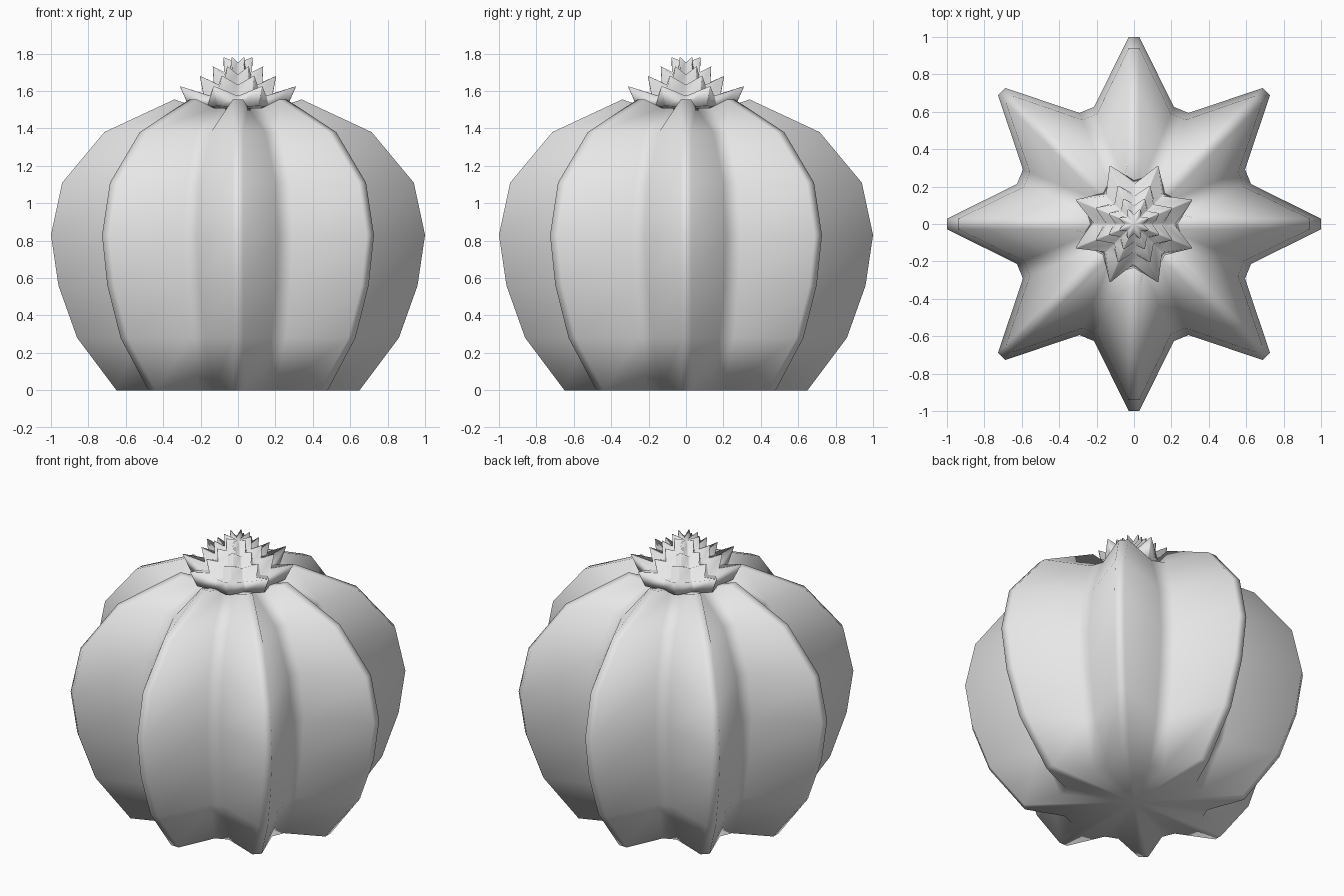
import bpy
import bmesh
from math import pi
from mathutils import Vector, Matrix

POINTS = 8

cube = bpy.data.objects.get("Cube")
if cube:
    bpy.data.objects.remove(cube)

grey = bpy.data.materials.new("plain_grey")
grey.use_nodes = True
grey.diffuse_color = (0.8, 0.8, 0.8, 1)
grey.node_tree.nodes["Principled BSDF"].inputs["Base Color"].default_value = grey.diffuse_color


def star_ring(bm, tip, valley, tip_z, valley_z, tip_half, valley_half, phase):
    """Star outline with narrow flats on its tips and in its valleys."""
    ring = []
    for i in range(POINTS * 2):
        is_tip = i % 2 == 0
        r, z, half = (tip, tip_z, tip_half) if is_tip else (valley, valley_z, valley_half)
        turn = Matrix.Rotation(phase + i * pi / POINTS, 3, 'Z')
        for side in (-half, half):
            ring.append(bm.verts.new(turn @ Vector((r, side, z))))
    return ring


def star_loft(name, rings, tip_half, valley_half, phase, bottom_z, top_z):
    """Skin a stack of star rings and close both ends with fans."""
    bm = bmesh.new()
    loops = [star_ring(bm, *r, tip_half, valley_half, phase) for r in rings]
    n = len(loops[0])
    for low, high in zip(loops, loops[1:]):
        for i in range(n):
            j = (i + 1) % n
            bm.faces.new((low[i], low[j], high[j], high[i]))
    bottom = bm.verts.new((0, 0, bottom_z))
    top = bm.verts.new((0, 0, top_z))
    for i in range(n):
        j = (i + 1) % n
        bm.faces.new((bottom, loops[0][j], loops[0][i]))
        bm.faces.new((top, loops[-1][i], loops[-1][j]))
    for face in bm.faces:
        face.smooth = True
    bmesh.ops.recalc_face_normals(bm, faces=bm.faces)
    mesh = bpy.data.meshes.new(name)
    bm.to_mesh(mesh)
    bm.free()
    mesh.materials.append(grey)
    obj = bpy.data.objects.new(name, mesh)
    bpy.context.collection.objects.link(obj)
    return obj


# Ribbed body: tip radius, valley radius, tip height, valley height
body = [
    (0.65, 0.44, 0, 0),
    (0.86, 0.57, 0.28, 0.28),
    (0.96, 0.635, 0.56, 0.56),
    (1.0, 0.66, 0.83, 0.83),
    (0.94, 0.62, 1.11, 1.11),
    (0.715, 0.48, 1.38, 1.38),
    (0.34, 0.24, 1.555, 1.51),
    (0.18, 0.15, 1.5, 1.48),
]
star_loft("cactus_body", body, 0.028, 0.042, 0, 0, 1.47)

# Flower: each tier flares to a pointed rim, then folds back in
flower = [
    (0.285, 0.235, 1.52, 1.515),
    (0.335, 0.215, 1.625, 1.575),
    (0.2, 0.16, 1.585, 1.565),
    (0.22, 0.15, 1.68, 1.635),
    (0.14, 0.11, 1.645, 1.625),
    (0.145, 0.1, 1.73, 1.69),
    (0.08, 0.065, 1.7, 1.68),
    (0.083, 0.052, 1.78, 1.755),
]
star_loft("flower", flower, 0.003, 0.003, pi / POINTS, 1.5, 1.75)
